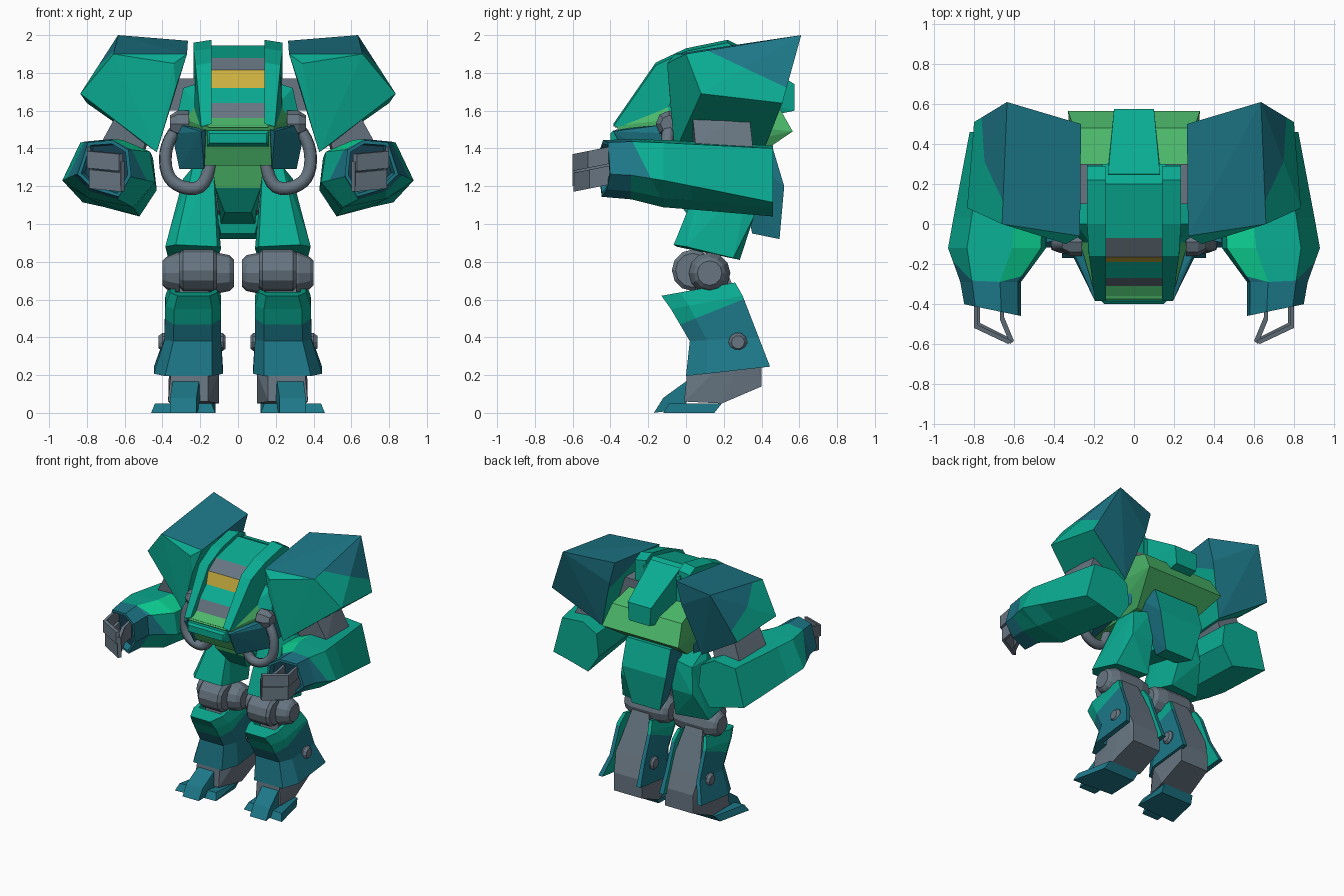
import bpy, bmesh, math
from mathutils import Vector

if "Cube" in bpy.data.objects:
    bpy.data.objects.remove(bpy.data.objects["Cube"])


def material(name, r, g, b):
    m = bpy.data.materials.new(name)
    m.diffuse_color = (r, g, b, 1)
    m.use_nodes = True
    m.node_tree.nodes["Principled BSDF"].inputs["Base Color"].default_value = m.diffuse_color
    return m


TEAL = material("teal", .003, .41, .29)
BLUE = material("petrol blue", .012, .185, .245)
LIME = material("leaf green", .07, .48, .145)
MINT = material("bright green", .004, .66, .30)
GREY = material("steel grey", .135, .178, .22)
GOLD = material("window yellow", .63, .45, .053)
INK = material("dark recess", .008, .05, .08)


def build(name, bm, mats, rule=None, cuts=(), mirror=False):
    """Finish a mesh: cut along planes, colour faces by rule, mirror in x."""
    bmesh.ops.recalc_face_normals(bm, faces=bm.faces)
    for co, no in cuts:
        bmesh.ops.bisect_plane(bm, geom=bm.verts[:] + bm.edges[:] + bm.faces[:],
                               dist=1e-4, plane_co=co, plane_no=no)
    if rule:
        for f in bm.faces:
            f.material_index = rule(f.calc_center_median(), f.normal)
    me = bpy.data.meshes.new(name)
    bm.to_mesh(me)
    bm.free()
    for m in mats:
        me.materials.append(m)
    ob = bpy.data.objects.new(name, me)
    bpy.context.collection.objects.link(ob)
    if mirror:
        ob.modifiers.new("Mirror", 'MIRROR').use_mirror_merge = False
    return ob


def hull(name, pts, *mats, **kw):
    bm = bmesh.new()
    for p in pts:
        bm.verts.new(p)
    bmesh.ops.convex_hull(bm, input=bm.verts)
    bmesh.ops.delete(bm, geom=[v for v in bm.verts if not v.link_faces], context='VERTS')
    bmesh.ops.dissolve_limit(bm, angle_limit=.03, verts=bm.verts, edges=bm.edges)
    return build(name, bm, mats, **kw)


def loft_mesh(sections, cols=None):
    """Skin rings of points; cols gives a material slot for each ring edge."""
    bm = bmesh.new()
    rings = [[bm.verts.new(p) for p in s] for s in sections]
    n = len(rings[0])
    for a, b in zip(rings, rings[1:]):
        for j in range(n):
            f = bm.faces.new((a[j], a[(j + 1) % n], b[(j + 1) % n], b[j]))
            f.material_index = cols[j] if cols else 0
    bm.faces.new(rings[0])
    bm.faces.new(rings[-1])
    return bm


def loft(name, sections, *mats, cols=None, **kw):
    return build(name, loft_mesh(sections, cols), mats, **kw)


def lathe(name, y, z, steps, mat, n=12):
    """Turned part along x; steps are (x, radius)."""
    return loft(name, [[(x, y + r * math.cos(math.tau * k / n), z + r * math.sin(math.tau * k / n))
                        for k in range(n)] for x, r in steps], mat, mirror=True)


def both(pts):
    return [(s * x, y, z) for x, y, z in pts for s in (1, -1)]


# --- Torso ---
hull("torso", both([(.19, -.37, 1.52), (.19, -.27, 1.31), (.22, -.1, 1.6), (.28, -.06, 1.555), (.27, .2, 1.74),
                    (.30, .48, 1.64), (.33, .565, 1.49), (.24, .42, 1.39), (.22, .3, 1.31)]), LIME)
hull("chest_shoulder", [(.2, -.12, 1.62), (.29, .0, 1.72), (.33, -.05, 1.54), (.2, 0, 1.75),
                        (.30, .3, 1.56), (.28, .3, 1.72)], TEAL, mirror=True)
hull("chest_side", [(.17, -.37, 1.50), (.195, -.385, 1.49), (.18, -.28, 1.29), (.33, -.08, 1.53),
                    (.35, -.07, 1.48), (.31, -.06, 1.29), (.27, .3, 1.53), (.27, .3, 1.33), (.15, 0, 1.4)],
     BLUE, mirror=True)
hull("chest_lip", both([(.165, -.385, 1.495), (.15, -.40, 1.48), (.15, -.40, 1.43), (.165, -.36, 1.41),
                        (.165, -.25, 1.495), (.165, -.25, 1.41)]), TEAL)
# Cockpit canopy, one colour band per profile edge
canopy = [(-.38, 1.51), (-.31, 1.56), (-.27, 1.64), (-.19, 1.72), (-.165, 1.815), (-.07, 1.88),
          (.2, 1.945), (.3, 1.9), (.3, 1.5)]
loft("cockpit", [[(x, y, z) for y, z in canopy] for x in (-.16, .16)],
     TEAL, LIME, GREY, GOLD, cols=[1, 2, 0, 3, 2, 0, 0, 0, 1])
# Side rails of the cockpit
rail = [(-.385, 1.53), (-.16, 1.855), (.0, 1.93), (.22, 1.975), (.29, 1.94), (.3, 1.65), (-.1, 1.55)]
loft("cockpit_rail", [[(.14, y, z) for y, z in rail],
                      [(.195 + .04 * min(1, (y + .385) / .3), y, z - .015) for y, z in rail]],
     TEAL, mirror=True)
hull("back_plate", both([(.09, .575, 1.6), (.1, .575, 1.74), (.13, .25, 1.94), (.14, .2, 1.7),
                         (.09, .48, 1.58)]), TEAL)
hull("shoulder_axle", both([(.38, y, z) for y in (.1, .3) for z in (1.6, 1.77)]), GREY)

# --- Hoses under the chest ---
cu = bpy.data.curves.new("chest_hose", 'CURVE')
cu.dimensions = '3D'
cu.bevel_depth = .036
cu.bevel_resolution = 1
cu.resolution_u = 4
sp = cu.splines.new('NURBS')
path = [(.31, -.09, 1.52), (.385, -.1, 1.44), (.385, -.11, 1.25), (.28, -.12, 1.18), (.16, -.12, 1.2),
        (.14, -.12, 1.36)]
sp.points.add(len(path) - 1)
for p, co in zip(sp.points, path):
    p.co = (*co, 1)
sp.use_endpoint_u = True
sp.order_u = 3
cu.materials.append(GREY)
hose = bpy.data.objects.new("chest_hose", cu)
bpy.context.collection.objects.link(hose)
hose.modifiers.new("Mirror", 'MIRROR')
lathe("hose_socket", -.09, 1.53, [(.26, .07), (.32, .07), (.36, .045)], GREY, 8)

# --- Pauldrons, blue on top, behind and above a sloping line ---
CUT = (Vector((0, .1, 1.925)), Vector((0, .47, 1)).normalized())
hull("pauldron", [(.27, -.06, 1.90), (.34, -.1, 1.85), (.66, 0, 1.9), (.835, .08, 1.69), (.43, -.06, 1.38),
                  (.33, -.09, 1.72), (.265, .5, 1.97), (.635, .61, 2.0), (.80, .51, 1.64), (.43, .42, 1.41),
                  (.31, .5, 1.80)],
     TEAL, BLUE, cuts=[CUT], mirror=True,
     rule=lambda c, n: 1 if n.z > .8 or n.y > .6 or (c - CUT[0]).dot(CUT[1]) > 0 else 0)

# --- Arms ---
hull("upper_arm", [(.42, .03, 1.62), (.62, .03, 1.62), (.5, .04, 1.4), (.73, .05, 1.42),
                   (.42, .33, 1.62), (.62, .33, 1.62), (.5, .36, 1.36), (.73, .36, 1.36)], GREY, mirror=True)
ring = [(.24, -.02), (.145, .19), (-.08, .205), (-.225, .14), (-.25, -.03), (-.135, -.17), (.1, -.12)]
steps = [(.46, .63, 1.21, .8, 1), (.03, .675, 1.24, .95, .96), (-.12, .69, 1.25, 1, .95),
         (-.29, .72, 1.275, .62, .85), (-.43, .71, 1.28, .58, .8)]
# The outer edge sags to the rear; the cuff end is cut at a slant
arm = loft_mesh([[(cx + u * sx, y + (u * .12 if y < -.4 else 0),
                   cz + v * sz - (max(0, y + .12) * .13 if u > .2 else 0)) for u, v in ring]
                 for y, cx, cz, sx, sz in steps])
bmesh.ops.recalc_face_normals(arm, faces=arm.faces)
cap = [min(arm.faces, key=lambda f: f.calc_center_median().y)]
bmesh.ops.inset_region(arm, faces=cap, thickness=.02)
bmesh.ops.inset_region(arm, faces=cap, thickness=.006, depth=-.06)


def arm_colour(c, n):
    if c.y < -.29 or (n.z > -.1 and c.y + .5 * c.z < .435):
        return 3 if n.y < -.5 and -.40 < c.y < -.33 else 1
    return 2 if c.y < .03 and -.9 < n.x < -.1 and n.z > .2 else 0


build("forearm", arm, [TEAL, BLUE, MINT, INK], rule=arm_colour, mirror=True,
      cuts=[((0, .435, 0), (0, 1, .5))])


def claw(name, pts, z0, z1):
    """Bent finger blade: a path in plan with some thickness, drooping to the tip."""
    outline = pts + [(x - .02, y + .015) for x, y in pts[::-1]]
    loft(name, [[(x, y, z + .2 * (y + .40)) for x, y in outline] for z in (z0, z1)], GREY, mirror=True)


claw("upper_finger", [(.80, -.36), (.80, -.52), (.63, -.60)], 1.32, 1.41)
claw("lower_finger", [(.79, -.36), (.79, -.51), (.62, -.595)], 1.21, 1.31)
claw("thumb", [(.67, -.36), (.67, -.48), (.62, -.60)], 1.24, 1.37)

# --- Pelvis ---
hull("pelvis", both([(.14, -.14, 1.33), (.12, -.1, 1.19), (.07, 0, 1.06), (.14, .35, 1.35), (.09, .35, 1.0)]),
     TEAL, LIME, cuts=[((0, 0, 1.19), (0, 0, 1))], rule=lambda c, n: 1 if c.z > 1.19 else 0)
hull("rear_skirt", both([(.19, .28, 1.4), (.19, .46, 1.4), (.19, .52, 1.2), (.12, .495, .92), (.09, .35, .95),
                         (.15, .3, 1.2)]), TEAL, BLUE, rule=lambda c, n: 1 if abs(n.x) > .6 else 0)
lathe("hip_joint", .2, 1.12, [(0, .07), (.14, .07), (.2, .09), (.25, .09)], GREY, 8)

# --- Legs ---
hull("thigh", [(.13, .1, 1.3), (.24, .1, 1.3), (.29, .16, 1.24), (.29, .34, 1.24), (.13, .36, 1.28),
               (.11, -.05, .88), (.33, -.065, .89), (.385, 0, .88), (.37, .25, .82), (.11, .285, .81), (.09, .02, .87),
               (.31, .36, 1.04), (.13, .36, 1.04)], TEAL, mirror=True)
lathe("knee_drum", .035, .755, [(.11, .09), (.13, .11), (.29, .11), (.31, .09)], GREY)
lathe("knee_axle", .125, .74, [(.02, .07), (.045, .095), (.12, .11), (.32, .11), (.38, .085), (.40, .065)], GREY)
hull("lower_leg", [(x, y, .74) for x in (.16, .30) for y in (.06, .22)]
     + [(x, .40, z) for x in (.10, .34) for z in (.14, .28)]
     + [(x, y, z) for x in (.10, .36) for y, z in ((.19, .05), (.10, .22), (.35, .42))]
     + [(x, -.01, .06) for x in (.16, .37)], GREY, mirror=True)

# Shin guard: U-shaped shell, green inside and at the top, blue below
shell = [(0, 1), (0, .25), (.16, 0), (.84, 0), (1, .25), (1, 1), (.9, 1), (.88, .3), (.12, .3), (.1, 1)]
shin = [(.62, .69, .11, .36, -.13, .26), (.55, .62, .09, .385, -.08, .30), (.38, .40, .09, .39, .02, .385),
        (.195, .245, .08, .445, 0, .445)]
loft("shin_guard", [[(x0 + u * (x1 - x0), y0 + v * (y1 - y0), zf + v * (zb - zf)) for u, v in shell]
                    for zf, zb, x0, x1, y0, y1 in shin], BLUE, TEAL, mirror=True,
     cuts=[((0, 0, .48), (0, -.4, 1))],
     rule=lambda c, n: 1 if c.z - .4 * c.y > .48 or n.x * (c.x - .24) < 0 and n.y > -.2 else 0)
lathe("shin_bolt", .275, .375, [(.065, .035), (.08, .05), (.40, .05), (.42, .035)], GREY, 10)

# Feet: broad sole with side toes, and a middle toe rising to the ankle
hull("sole", [(.12, -.10, 0), (.46, -.12, 0), (.14, -.07, .05), (.44, -.09, .05),
              (.13, .15, 0), (.40, .15, 0), (.12, .19, .05), (.38, .19, .05)], BLUE, mirror=True)
hull("middle_toe", [(.22, -.17, 0), (.36, -.17, 0), (.22, -.12, .08), (.36, -.12, .08), (.20, .06, .21),
                    (.34, .06, .21), (.20, -.02, .02), (.36, -.02, .02), (.20, .10, .21), (.34, .10, .21)],
     BLUE, mirror=True)
